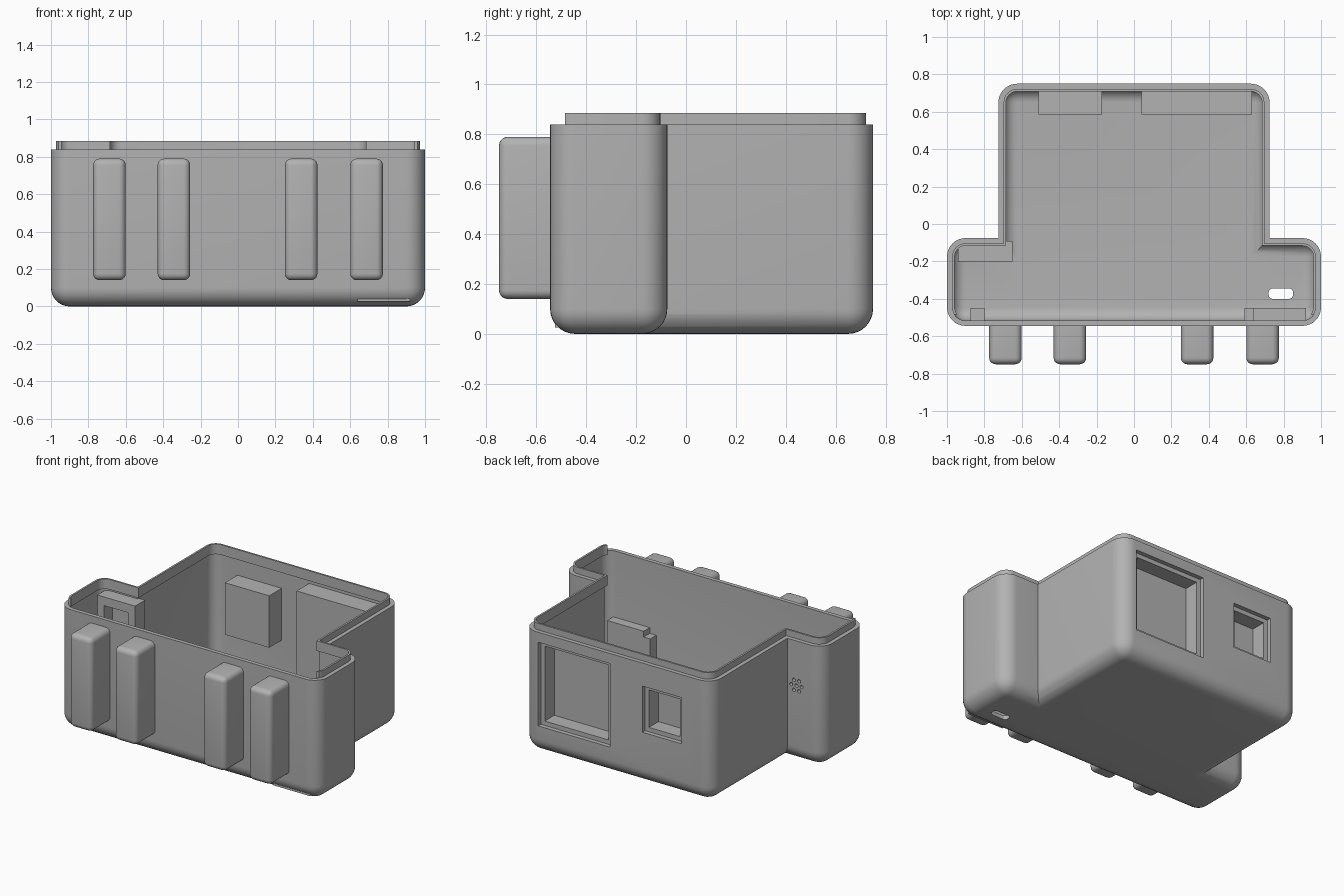
import bpy, bmesh, math
from mathutils import Matrix

cube = bpy.data.objects.get("Cube")
if cube:
    bpy.data.objects.remove(cube, do_unlink=True)

GREY = (0.45, 0.45, 0.45, 1)
mat = bpy.data.materials.new("plain grey plastic")
mat.diffuse_color = GREY
mat.use_nodes = True
bsdf = next(n for n in mat.node_tree.nodes if n.type == 'BSDF_PRINCIPLED')
bsdf.inputs["Base Color"].default_value = GREY
bsdf.inputs["Roughness"].default_value = 0.6


def finish(name, bm):
    me = bpy.data.meshes.new(name)
    bm.to_mesh(me)
    bm.free()
    me.materials.append(mat)
    ob = bpy.data.objects.new(name, me)
    bpy.context.collection.objects.link(ob)
    return ob


def box(name, xs, ys, zs, r=0, rounded=lambda a, b: True, seg=8):
    """Box between limits; rounds the edges chosen by a rule on their ends (-1/+1 corners)."""
    bm = bmesh.new()
    bmesh.ops.create_cube(bm, size=2)
    picked = [e for e in bm.edges if rounded(e.verts[0].co, e.verts[1].co)]
    lims = (xs, ys, zs)
    for v in bm.verts:
        v.co = [lim[1] if c > 0 else lim[0] for c, lim in zip(v.co, lims)]
    if r:
        bmesh.ops.bevel(bm, geom=picked, offset=r, offset_type='OFFSET', segments=seg,
                        profile=0.5, affect='EDGES', clamp_overlap=True)
    return finish(name, bm)


def boolean(target, tool, op='DIFFERENCE', keep=False):
    mod = target.modifiers.new("cut", 'BOOLEAN')
    mod.operation, mod.object, mod.solver = op, tool, 'EXACT'
    bpy.context.view_layer.objects.active = target
    bpy.ops.object.modifier_apply(modifier=mod.name)
    if not keep:
        bpy.data.objects.remove(tool, do_unlink=True)


def not_top(a, b):
    return not (a.z > 0 and b.z > 0)


def upright(a, b):
    return a.z != b.z


def not_back(a, b):
    return not (a.y > 0 and b.y > 0)


def tee(name, inset, z0, z1, rule):
    """T-shaped solid: wide front bay joined to a deeper rear bay."""
    r = 0.1 - inset
    d = inset
    front = box(name, (-1 + d, 1 - d), (-0.545 + d, -0.075 - d), (z0, z1), r, rule)
    rear = box(name + "_rear", (-0.725 + d, 0.725 - d), (-0.45, 0.75 - d), (z0, z1), r, rule)
    boolean(front, rear, 'UNION')
    return front


# Hollow housing
WALL = 0.028
parts = []
housing = tee("housing", 0, 0, 0.84, not_top)
boolean(housing, tee("cavity", WALL, WALL, 1.1, not_top))
parts.append(housing)

# Thin locating lip, open along the front
lip = tee("rim_lip", WALL, 0.815, 0.885, upright)
boolean(lip, tee("lip_core", WALL + 0.013, 0.7, 1.0, upright))
boolean(lip, box("lip_gap", (-2, 2), (-1, -0.485), (0.5, 1.2)))
parts.append(lip)

# Closed socket holders behind the rear wall, with stepped openings
for name, x0, x1, z0, z1 in (("large_socket", 0.04, 0.63, 0.17, 0.79),
                             ("small_socket", -0.51, -0.17, 0.34, 0.70)):
    holder = box(name, (x0, x1), (0.585, 0.735), (z0, z1))
    for step, depth in ((0.02, 0.72), (0.05, 0.615)):
        cutter = box("cutter", (x0 + step, x1 - step), (depth, 0.9), (z0 + step, z1 - step))
        boolean(holder, cutter, keep=True)
        boolean(housing, cutter)
    parts.append(holder)

# Speaker frame inside the wing, with a cluster of sound holes through the wall
frame = box("speaker_frame", (-0.94, -0.65), (-0.2, -0.09), (0.26, 0.80))
boolean(frame, box("cutter", (-0.89, -0.70), (-0.3, 0), (0.32, 0.74)))
parts.append(frame)
spots = [(0, 0)] + [(0.04 * math.cos(i * math.pi / 3), 0.04 * math.sin(i * math.pi / 3))
                    for i in range(6)]
for dx, dz in spots:
    bm = bmesh.new()
    bmesh.ops.create_cone(bm, cap_ends=True, segments=16, radius1=0.012, radius2=0.012, depth=0.2,
                          matrix=Matrix.Translation((-0.795 + dx, -0.08, 0.53 + dz))
                          @ Matrix.Rotation(math.pi / 2, 4, 'X'))
    boolean(housing, finish("cutter", bm))

# Slot through the floor
boolean(housing, box("cutter", (0.72, 0.85), (-0.4, -0.345), (-0.1, 0.1), 0.02, upright, 4))

# Small supports inside the front wall
parts.append(box("switch_mount", (0.64, 0.92), (-0.525, -0.45), (0.026, 0.38)))
parts.append(box("switch_mount_side", (0.59, 0.64), (-0.525, -0.45), (0.04, 0.34)))
parts.append(box("cable_post", (-0.875, -0.80), (-0.525, -0.45), (0.04, 0.38)))

# Four rounded bumpers on the front
for i, x in enumerate((-0.6875, -0.3425, 0.3375, 0.6875)):
    parts.append(box(f"front_bumper_{i + 1}", (x - 0.087, x + 0.087), (-0.75, -0.53),
                     (0.14, 0.79), 0.035, not_back, 5))

# Smooth shading with sharp creases
for ob in bpy.context.view_layer.objects:
    ob.select_set(ob in parts)
bpy.context.view_layer.objects.active = housing
bpy.ops.object.shade_smooth_by_angle(angle=math.radians(30))
